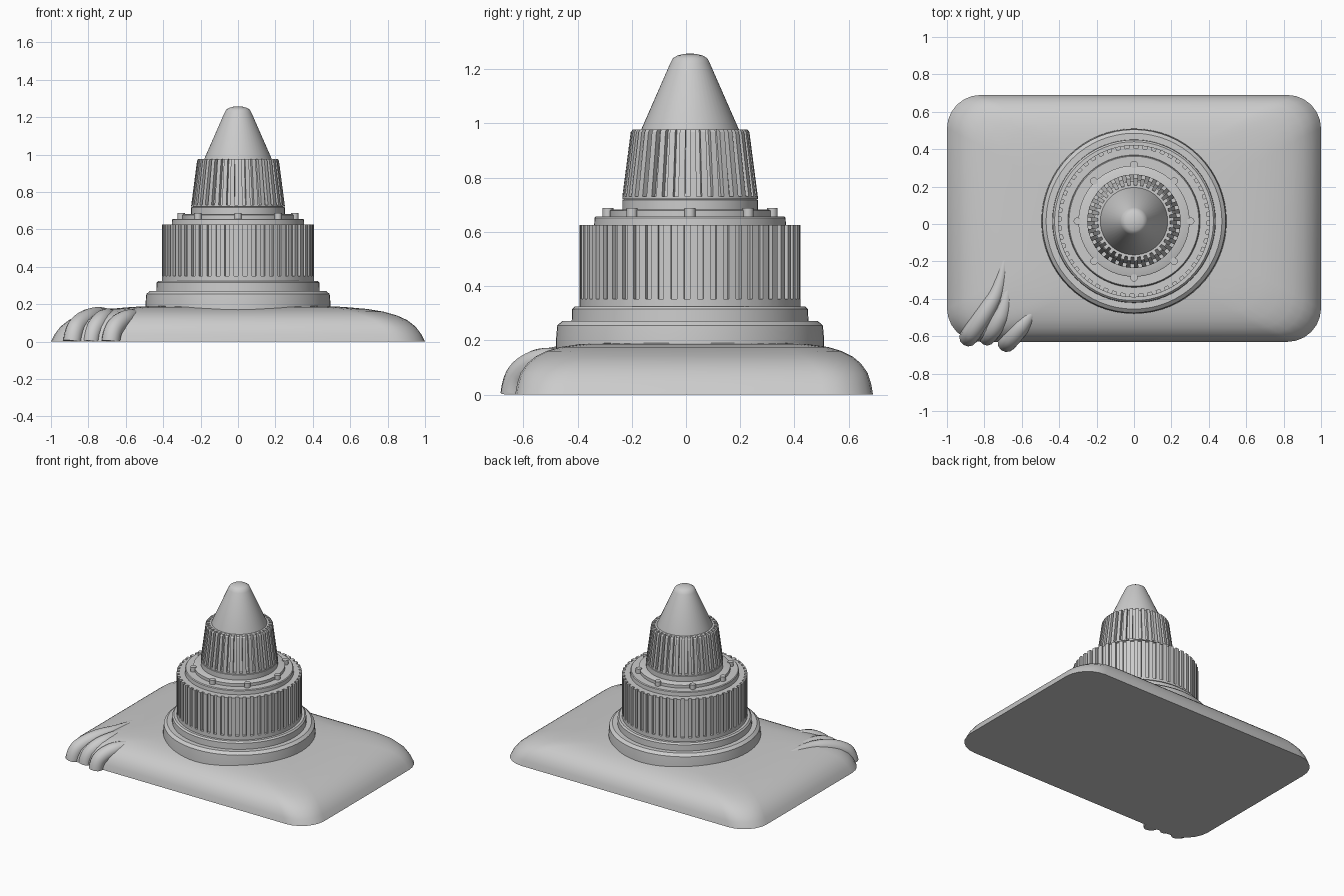
import bpy, bmesh, math
from math import sin, cos, pi, tau, radians

if "Cube" in bpy.data.objects:
    bpy.data.objects.remove(bpy.data.objects["Cube"], do_unlink=True)

GREY = bpy.data.materials.new("plain grey")
GREY.use_nodes = True
GREY.diffuse_color = (0.6, 0.6, 0.6, 1)
GREY.node_tree.nodes["Principled BSDF"].inputs["Base Color"].default_value = (0.6, 0.6, 0.6, 1)

AXIS_Y = 0.015   # the nozzle stands slightly behind the centre


def smooth(obj, angle):
    bpy.ops.object.select_all(action='DESELECT')
    obj.select_set(True)
    bpy.context.view_layer.objects.active = obj
    bpy.ops.object.shade_smooth_by_angle(angle=radians(angle))


def loft(name, rings, angle=35):
    """Skin a stack of equal-length point rings and cap both ends."""
    bm = bmesh.new()
    loops = [[bm.verts.new(p) for p in ring] for ring in rings]
    n = len(loops[0])
    for low, high in zip(loops, loops[1:]):
        for i in range(n):
            j = (i + 1) % n
            bm.faces.new((low[i], low[j], high[j], high[i]))
    bm.faces.new(loops[0][::-1])
    bm.faces.new(loops[-1])
    bmesh.ops.remove_doubles(bm, verts=bm.verts, dist=1e-5)
    bmesh.ops.recalc_face_normals(bm, faces=bm.faces)
    mesh = bpy.data.meshes.new(name)
    bm.to_mesh(mesh)
    bm.free()
    mesh.materials.append(GREY)
    obj = bpy.data.objects.new(name, mesh)
    bpy.context.collection.objects.link(obj)
    smooth(obj, angle)
    return obj


def lathe(name, profile, n=64):
    """Turn a list of (radius, height) about the nozzle axis."""
    return loft(name, [[(r * cos(tau * i / n), AXIS_Y + r * sin(tau * i / n), z)
                        for i in range(n)] for r, z in profile])


def ribbed(name, count, profile, slot=0.45):
    """Turned collar with slots; profile rows are (radius, height, slot depth)."""
    rings = []
    for r, z, depth in profile:
        ring = []
        for k in range(count):
            for f, inner in ((0, 0), (1 - slot, 0), (1 - slot, 1), (1, 1)):
                a = tau * (k + f) / count
                rr = r - depth * inner
                ring.append((rr * cos(a), AXIS_Y + rr * sin(a), z))
        rings.append(ring)
    return loft(name, rings, 25)


def rounded_rect(hx, hy, r, z, cy, steps=6):
    ring = []
    for q, (sx, sy) in enumerate(((1, 1), (-1, 1), (-1, -1), (1, -1))):
        for s in range(steps + 1):
            a = (q + s / steps) * pi / 2
            ring.append((sx * (hx - r) + r * cos(a), cy + sy * (hy - r) + r * sin(a), z))
    return ring


# Pillow-shaped base: rows are (height, inset in x, inset in y)
BASE = [(0, 0, 0), (0.04, 0.02, 0.007), (0.08, 0.05, 0.02), (0.115, 0.095, 0.045),
        (0.14, 0.15, 0.075), (0.16, 0.22, 0.115), (0.175, 0.31, 0.165),
        (0.186, 0.44, 0.24), (0.192, 0.58, 0.38)]
loft("pillow_base", [rounded_rect(1 - ix, 0.66 - iy, 0.18, z, 0.03)
                     for z, ix, iy in BASE], 50)

# Stepped foot of the nozzle
lathe("lower_flange", [(0.495, 0.15), (0.495, 0.2), (0.49, 0.255), (0.47, 0.272), (0.4, 0.272)])
lathe("upper_flange", [(0.437, 0.26), (0.435, 0.315), (0.425, 0.325), (0.38, 0.325)])

# Large ribbed collar and the rings above it
ribbed("large_ribbed_collar", 52, [(0.407, 0.31, 0), (0.407, 0.352, 0),
                                   (0.407, 0.352, 0.017), (0.407, 0.625, 0.017)])
lathe("shoulder_ring", [(0.355, 0.61), (0.352, 0.652), (0.347, 0.657), (0.3, 0.657)])
lathe("index_ring", [(0.297, 0.65), (0.297, 0.678), (0.29, 0.682), (0.2, 0.682)])
lathe("neck", [(0.25, 0.67), (0.25, 0.718), (0.24, 0.722), (0.2, 0.722)])

# Eight small studs around the index ring
for k in range(8):
    a = tau * k / 8
    cx, cy = 0.303 * cos(a), AXIS_Y + 0.303 * sin(a)
    loft("index_stud_%d" % (k + 1),
         [[(cx + 0.02 * cos(tau * i / 12), cy + 0.02 * sin(tau * i / 12), z)
           for i in range(12)] for z in (0.65, 0.688)])

# Small tapered ribbed collar and the tip
ribbed("small_ribbed_collar", 36, [(0.25, 0.722, 0.0), (0.25, 0.73, 0.0), (0.25, 0.73, 0.022),
                                   (0.219, 0.968, 0.024), (0.212, 0.977, 0.02)])
lathe("cone_tip", [(0.182, 0.96), (0.18, 0.978), (0.073, 1.222), (0.064, 1.24),
                   (0.048, 1.25), (0.025, 1.256), (0.005, 1.258)], 48)

# Folds spilling over one front corner: points are (x, y, z, thickness)
FOLDS = [
    [(-.68, -.12, .16, .2), (-.71, -.33, .15, .7), (-.79, -.47, .135, 1),
     (-.86, -.57, .09, 1), (-.88, -.60, .04, 1), (-.885, -.605, 0, 1)],
    [(-.66, -.28, .155, .3), (-.69, -.45, .14, .9), (-.74, -.55, .11, 1),
     (-.78, -.60, .05, .9), (-.785, -.605, 0, .9)],
    [(-.52, -.44, .15, .3), (-.58, -.52, .135, .9), (-.64, -.59, .1, 1),
     (-.675, -.63, .05, 1), (-.68, -.635, 0, 1)],
]
for k, path in enumerate(FOLDS):
    curve = bpy.data.curves.new("fold", 'CURVE')
    curve.dimensions = '3D'
    curve.bevel_depth = 0.05
    curve.bevel_resolution = 4
    curve.use_fill_caps = True
    spline = curve.splines.new('NURBS')
    spline.points.add(len(path) - 1)
    for point, (x, y, z, size) in zip(spline.points, path):
        point.co = (x, y, z, 1)
        point.radius = size
    spline.order_u = 3
    spline.use_endpoint_u = True
    curve.materials.append(GREY)
    fold = bpy.data.objects.new("corner_fold_%d" % (k + 1), curve)
    bpy.context.collection.objects.link(fold)
    bpy.ops.object.select_all(action='DESELECT')
    fold.select_set(True)
    bpy.context.view_layer.objects.active = fold
    bpy.ops.object.convert(target='MESH')
    fold = bpy.context.view_layer.objects.active
    for v in fold.data.vertices:
        v.co.z = max(v.co.z, 0)
    smooth(fold, 50)
